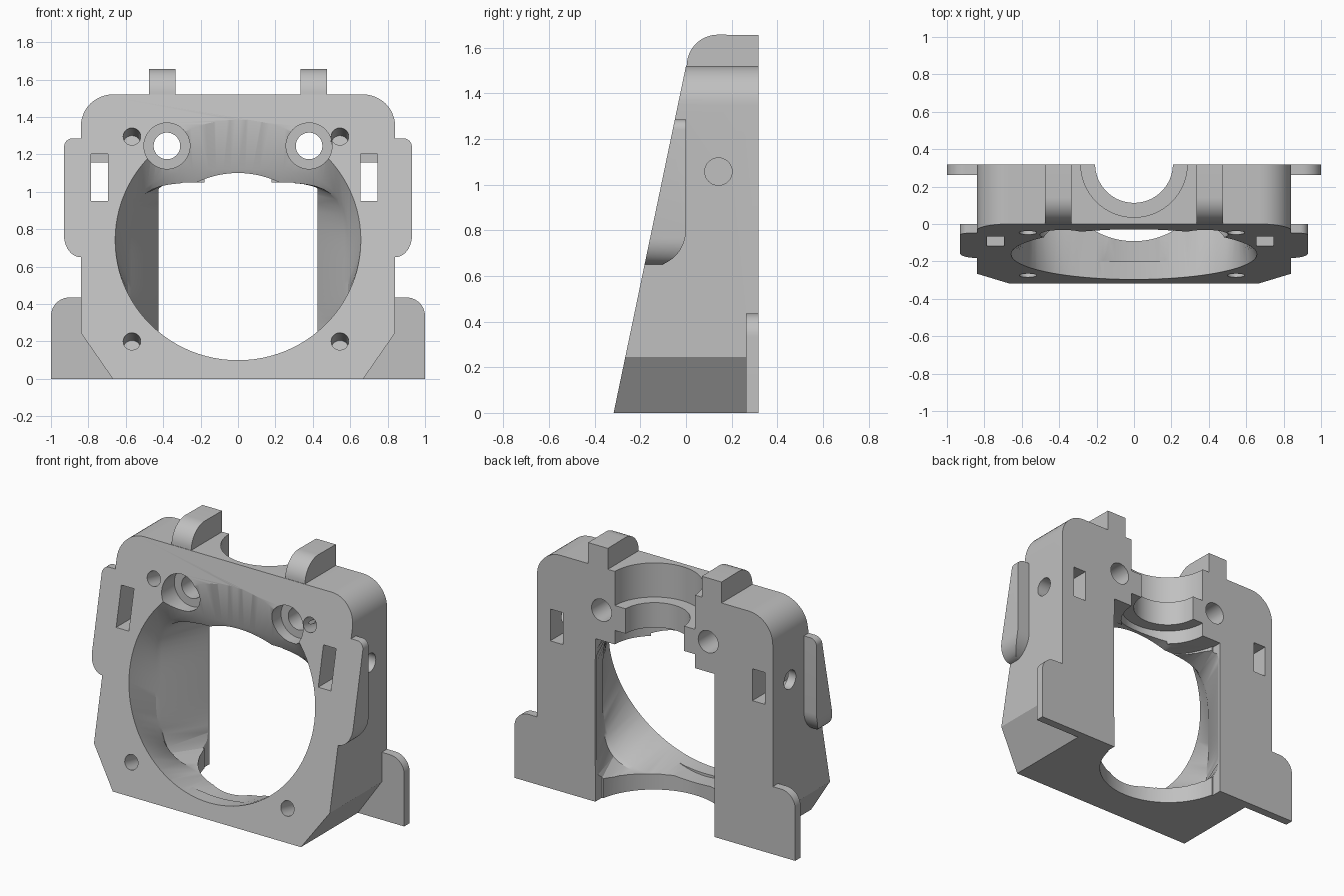
import bpy, bmesh, math
from mathutils import Vector, Matrix

if "Cube" in bpy.data.objects:
    bpy.data.objects.remove(bpy.data.objects["Cube"])

grey = bpy.data.materials.new("plain grey")
grey.diffuse_color = (0.53, 0.53, 0.53, 1)
grey.use_nodes = True
grey.node_tree.nodes["Principled BSDF"].inputs["Base Color"].default_value = grey.diffuse_color
B = 0.317          # half depth
SLOPE = B / 1.52   # lean of the front face


def make(name, bm):
    bmesh.ops.recalc_face_normals(bm, faces=bm.faces)
    me = bpy.data.meshes.new(name)
    bm.to_mesh(me)
    bm.free()
    ob = bpy.data.objects.new(name, me)
    bpy.context.collection.objects.link(ob)
    return ob


def arc(cx, cy, r, a0, a1, n=12, ry=None):
    ry = ry or r
    return [(cx + r * math.cos(math.radians(a0 + (a1 - a0) * i / n)),
             cy + ry * math.sin(math.radians(a0 + (a1 - a0) * i / n))) for i in range(n + 1)]


def loft(name, rings):
    bm = bmesh.new()
    vs = [[bm.verts.new(p) for p in ring] for ring in rings]
    n = len(vs[0])
    for a, b in zip(vs, vs[1:]):
        for i in range(n):
            bm.faces.new((a[i], a[(i + 1) % n], b[(i + 1) % n], b[i]))
    bm.faces.new(vs[0])
    bm.faces.new(vs[-1])
    return make(name, bm)


def prism_y(name, pts, y0, y1, s=1):   # outline in x, z
    return loft(name, [[(s * x, y, z) for x, z in pts] for y in (y0, y1)])


def prism_x(name, pts, x0, x1):        # outline in y, z
    return loft(name, [[(x, y, z) for y, z in pts] for x in (x0, x1)])


def box(name, x0, x1, y0, y1, z0, z1):
    return prism_y(name, [(x0, z0), (x1, z0), (x1, z1), (x0, z1)], y0, y1)


def rod(name, a, b, r, n=48):
    a, b = Vector(a), Vector(b)
    bm = bmesh.new()
    m = Matrix.Translation((a + b) / 2) @ (b - a).to_track_quat('Z', 'Y').to_matrix().to_4x4()
    bmesh.ops.create_cone(bm, cap_ends=True, segments=n, radius1=r, radius2=r,
                          depth=(b - a).length, matrix=m)
    return make(name, bm)


def boolean(ob, other, op):
    bpy.context.view_layer.objects.active = ob
    mod = ob.modifiers.new("bool", 'BOOLEAN')
    mod.object, mod.operation, mod.solver = other, op, 'EXACT'
    bpy.ops.object.modifier_apply(modifier=mod.name)
    bpy.data.objects.remove(other, do_unlink=True)


# main block: rounded shoulders, chamfered feet
half = [(0.67, 0), (0.84, 0.245)] + arc(0.67, 1.35, 0.17, 0, 90)
body = prism_y("mount_body", half + [(-x, z) for x, z in reversed(half)], -B, B)

for s in (-1, 1):
    # side ear, rounded in both directions
    ear = prism_y("ear", [(0.6, 0.65)] + arc(0.84, 0.765, 0.09, -90, 0, 10, 0.115)
                  + arc(0.885, 1.24, 0.045, 0, 90, 6) + [(0.6, 1.285)], -0.4, 0.1, s)
    side = prism_x("ear_side", [(-0.5, 0.64)] + arc(-0.16, 0.80, 0.16, -90, 0)
                   + [(0, 1.4), (-0.5, 1.4)], -1.2, 1.2)
    boolean(ear, side, 'INTERSECT')
    boolean(body, ear, 'UNION')
    # top tab with rounded front
    tab = prism_x("tab", [(B, 1.45), (B, 1.655)] + arc(0.14, 1.52, 0.137, 90, 180)
                  + [(0.003, 1.45)], s * 0.335, s * 0.475)
    boolean(body, tab, 'UNION')
    # rear flange plate
    flange = prism_y("flange", [(0.6, 0), (1, 0)] + arc(0.9, 0.335, 0.1, 0, 90)
                     + [(0.6, 0.435)], 0.263, B, s)
    boolean(body, flange, 'UNION')

# leaning front face
boolean(body, prism_x("wedge", [(-B - 0.2 * SLOPE, -0.2), (0, 1.52), (-1, 1.52), (-1, -0.2)],
                      -1.5, 1.5), 'DIFFERENCE')


# air duct: round at the front, square at the back
def ring(hw, zc, hz, n, y, lean=0.0, count=96):
    pts = []
    for i in range(count):
        t = 2 * math.pi * i / count
        c, s = math.cos(t), math.sin(t)
        k = (abs(c) ** n + abs(s) ** n) ** (-1 / n)
        z = zc + hz * k * s
        pts.append((hw * k * c, y + lean * z, z))
    return pts


duct = loft("duct", [ring(0.657, 0.742, 0.643, 2, -B - 0.3, SLOPE),
                     ring(0.657, 0.742, 0.643, 2, -B, SLOPE),
                     ring(0.59, 0.605, 0.515, 3.5, 0.005),
                     ring(0.57, 0.575, 0.475, 5, 0.03),
                     ring(0.425, 0.575, 0.475, 14, 0.30),
                     ring(0.425, 0.575, 0.475, 14, 0.5)])
boolean(body, duct, 'DIFFERENCE')

# rear slot and round floor notch
boolean(body, rod("notch", (0, 0.33, -0.2), (0, 0.33, 1.05), 0.422, 96), 'DIFFERENCE')
boolean(body, box("slot", -0.424, 0.424, 0.25, 0.6, -0.1, 1.05), 'DIFFERENCE')
# arched lip under the front wall
boolean(body, rod("lip_arch", (0, -0.2, 0.59), (0, 0.1, 0.59), 0.51, 96), 'DIFFERENCE')
# stepped collar seat
for r, z0, z1 in ((0.285, 1.3, 1.8), (0.208, 1.1, 1.35), (0.285, 0.95, 1.14)):
    boolean(body, rod("seat", (0, B + 0.004, z0), (0, B + 0.004, z1), r, 64), 'DIFFERENCE')

n = Vector((0, -1, SLOPE)).normalized()
for s in (-1, 1):
    # clamp bolt holes with counterbores
    boolean(body, rod("bolt", (s * 0.38, -0.5, 1.245), (s * 0.38, 0.5, 1.245), 0.071), 'DIFFERENCE')
    boolean(body, rod("bore", (s * 0.38, -0.5, 1.245), (s * 0.38, 0.07, 1.245), 0.123), 'DIFFERENCE')
    # fan screw holes, square to the leaning face
    for z in (0.2, 1.295):
        p = Vector((s * 0.545 - (0.022 if s < 0 else 0), -B + SLOPE * z, z))
        boolean(body, rod("screw", p + n * 0.1, p - n * 0.2, 0.047, 24), 'DIFFERENCE')
    # nut windows and side screw hole
    xc = 0.70 if s > 0 else -0.74
    boolean(body, box("window", xc - 0.045, xc + 0.045, -0.5, 0.5, 0.95, 1.155), 'DIFFERENCE')
    boolean(body, box("window_top", xc - 0.045, xc + 0.045, -0.5, 0.03, 1.0, 1.203), 'DIFFERENCE')
    boolean(body, rod("side_hole", (s * 0.7, 0.142, 1.057), (s * 1.1, 0.142, 1.057), 0.06, 32), 'DIFFERENCE')

body.data.materials.clear()
body.data.materials.append(grey)
for p in body.data.polygons:
    p.material_index = 0
bpy.ops.object.select_all(action='DESELECT')
body.select_set(True)
bpy.context.view_layer.objects.active = body
bpy.ops.object.shade_smooth_by_angle(angle=math.radians(25))
